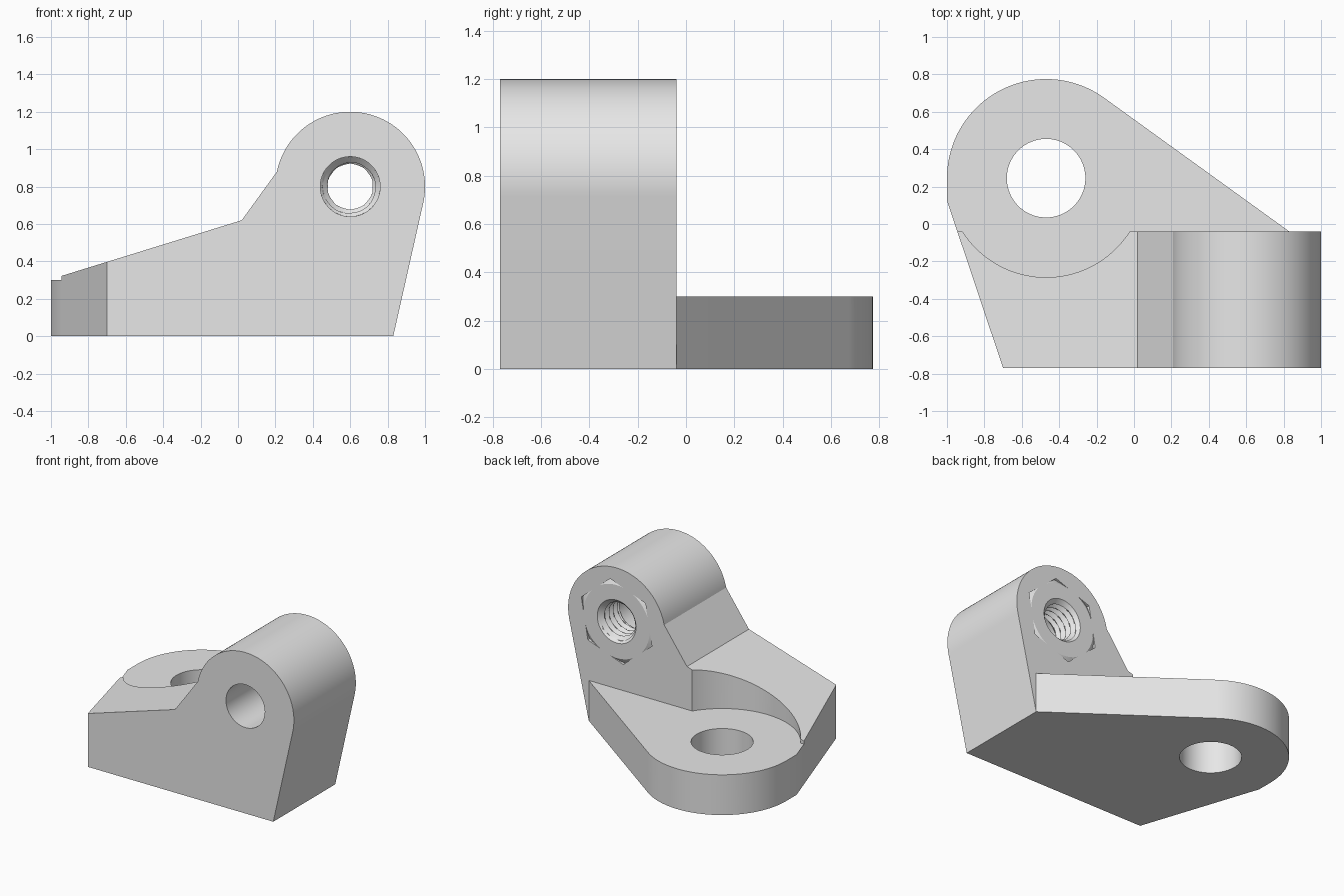
import bpy, bmesh
from math import pi, cos, sin, radians

cube = bpy.data.objects.get("Cube")
if cube:
    bpy.data.objects.remove(cube, do_unlink=True)

grey = bpy.data.materials.new("plain grey")
grey.use_nodes = True
grey.diffuse_color = (0.8, 0.8, 0.8, 1)
grey.node_tree.nodes["Principled BSDF"].inputs["Base Color"].default_value = (0.8, 0.8, 0.8, 1)

FRONT, BACK = -0.77, -0.04         # depth of the upright
PLATE_TOP = 0.3
EYE = (0.6, 0.8)                   # bolt axis in x, z
RING = (-0.47, 0.245)              # plate hole axis in x, y
RING_R = 0.53
NUT_START = -0.29


def finish(name, bm):
    bmesh.ops.recalc_face_normals(bm, faces=bm.faces)
    mesh = bpy.data.meshes.new(name)
    bm.to_mesh(mesh)
    bm.free()
    mesh.materials.append(grey)
    obj = bpy.data.objects.new(name, mesh)
    bpy.context.collection.objects.link(obj)
    return obj


def arc(centre, r, start, end, n):
    """Points along an arc, angles in degrees."""
    angles = [radians(start + (end - start) * i / n) for i in range(n + 1)]
    return [(centre[0] + r * cos(a), centre[1] + r * sin(a)) for a in angles]


def circle(centre, r, n=96, turn=0):
    return arc(centre, r, turn, turn + 360, n)[:-1]


def loft(name, outline_a, outline_b, lo, hi, axis):
    """Solid between two outlines placed along the y or z axis."""
    bm = bmesh.new()
    rings = []
    for pts, h in ((outline_a, lo), (outline_b, hi)):
        rings.append([bm.verts.new((u, h, v) if axis == "y" else (u, v, h)) for u, v in pts])
    a, b = rings
    for i in range(len(a)):
        j = (i + 1) % len(a)
        bm.faces.new((a[i], a[j], b[j], b[i]))
    bm.faces.new(a)
    bm.faces.new(b)
    return finish(name, bm)


def prism(name, outline, lo, hi, axis):
    return loft(name, outline, outline, lo, hi, axis)


def combine(target, tool, operation):
    """Apply a boolean and discard its tool."""
    tool.hide_render = True
    mod = target.modifiers.new(operation, "BOOLEAN")
    mod.operation, mod.object, mod.solver = operation, tool, "EXACT"
    bpy.context.view_layer.objects.active = target
    bpy.ops.object.modifier_apply(modifier=mod.name)
    bpy.data.objects.remove(tool, do_unlink=True)


# Upright with sloping shoulder and rounded eye
upright = [(-1.0, 0), (0.83, 0)] + arc(EYE, 0.4, -12.7, 168.5, 64)
upright += [(0.02, 0.62), (-1.0, 0.305)]
body = prism("bracket_body", upright, FRONT, BACK, "y")

# Base plate, its front end buried in the upright
plate = [(0.75, -0.5), (0.83, BACK)] + arc(RING, RING_R, 54.2, 180, 64)
plate += [(-1.0, 0.1), (-0.97, -0.5)]
combine(body, prism("base_plate", plate, 0, PLATE_TOP, "z"), "UNION")

# Angled left side shared by the plate and the upright
wedge = [(-0.6665, -0.87), (-1.0587, 0.3), (-1.3, 0.3), (-1.3, -0.87)]
combine(body, prism("side_cutter", wedge, -0.1, 1, "z"), "DIFFERENCE")

# Round clearance above the plate, plate hole, bolt hole and nut pocket
hexagon = circle(EYE, 0.31, 6, 20)
for tool in (
    prism("clearance_cutter", circle(RING, RING_R, 128), PLATE_TOP, 1, "z"),
    prism("plate_hole_cutter", circle(RING, 0.21), -0.1, 0.5, "z"),
    prism("bolt_hole_cutter", circle(EYE, 0.16), -0.9, 0.1, "y"),
    prism("pocket_cutter", hexagon, NUT_START, 0.1, "y"),
):
    combine(body, tool, "DIFFERENCE")

# Captive hex nut with chamfered corners
nut = prism("captive_nut", hexagon, NUT_START, BACK, "y")
cone = loft("chamfer_cone", circle(EYE, 0.71), circle(EYE, 0.272), NUT_START - 0.005, BACK, "y")
combine(nut, cone, "INTERSECT")


def thread_cutter(pitch=0.05, segments=48, rows=54):
    """Helical bore with flared ends."""
    bm = bmesh.new()
    lo, hi = NUT_START - 0.01, BACK + 0.01
    grid = []
    for j in range(rows + 1):
        y = lo + (hi - lo) * j / rows
        flare = 0.16 - min(y - NUT_START, BACK - y)
        ring = []
        for i in range(segments):
            phase = (y / pitch - i / segments) % 1
            r = max(0.12 + 0.03 * abs(2 * phase - 1), flare)
            a = 2 * pi * i / segments
            ring.append(bm.verts.new((EYE[0] + r * cos(a), y, EYE[1] + r * sin(a))))
        grid.append(ring)
    for a, b in zip(grid, grid[1:]):
        for i in range(segments):
            j = (i + 1) % segments
            bm.faces.new((a[i], a[j], b[j], b[i]))
    bm.faces.new(grid[0])
    bm.faces.new(grid[-1])
    return finish("thread_cutter", bm)


combine(nut, thread_cutter(), "DIFFERENCE")

# Smooth the round walls, keep the edges crisp
for obj in (body, nut):
    bpy.ops.object.select_all(action="DESELECT")
    obj.select_set(True)
    bpy.context.view_layer.objects.active = obj
    bpy.ops.object.shade_smooth_by_angle(angle=radians(20))
